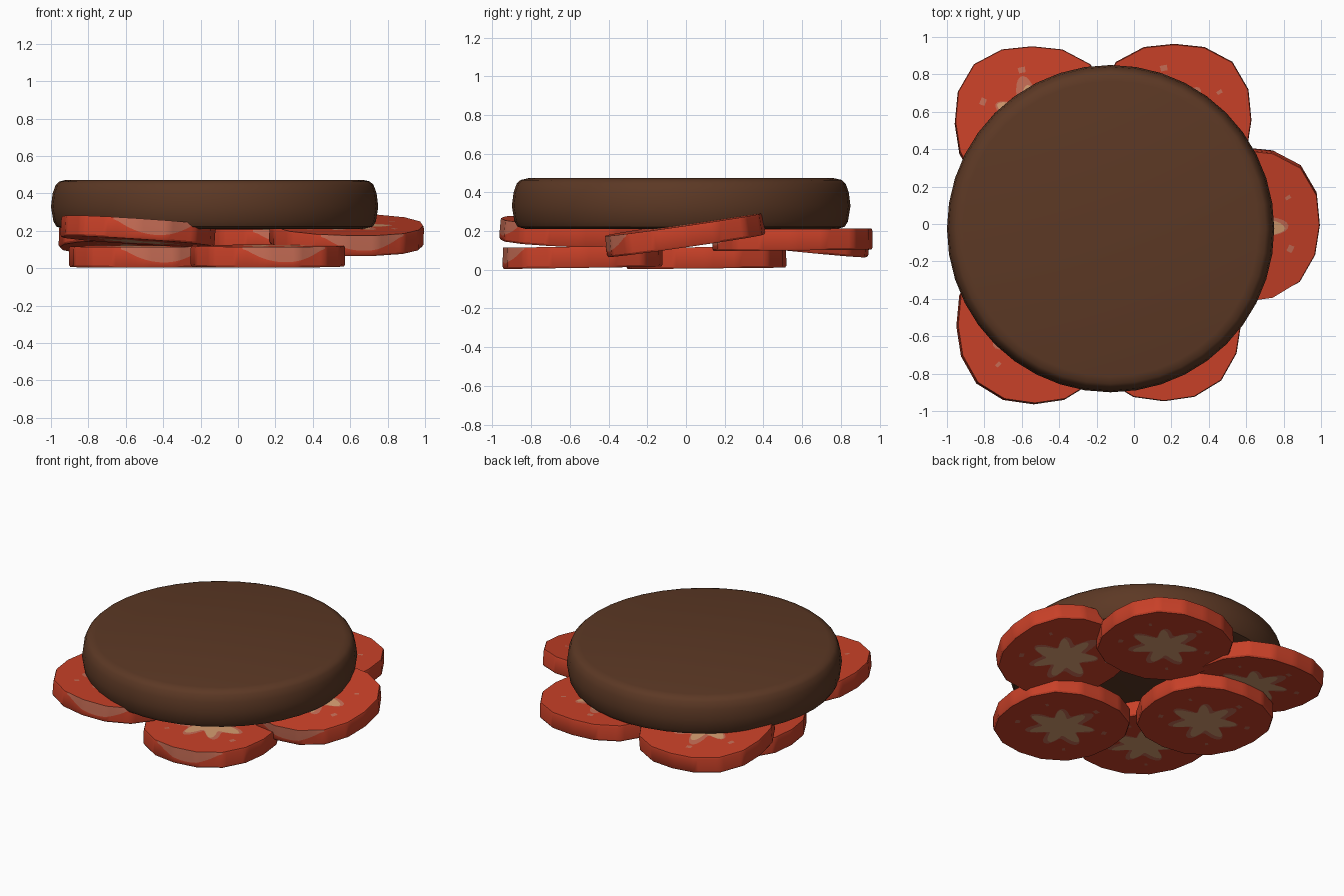
import bpy, bmesh, math
from mathutils import Euler, Vector

if "Cube" in bpy.data.objects:
    bpy.data.objects.remove(bpy.data.objects["Cube"])


def material(name, rgb):
    m = bpy.data.materials.new(name)
    m.diffuse_color = (*rgb, 1)
    m.use_nodes = True
    m.node_tree.nodes["Principled BSDF"].inputs["Base Color"].default_value = m.diffuse_color
    return m


RED = material("tomato red", (0.58, 0.052, 0.021))
PINK = material("tomato pink flesh", (0.56, 0.15, 0.09))
TAN = material("tomato seed tan", (0.66, 0.33, 0.16))
BROWN = material("patty brown", (0.107, 0.04, 0.018))


def finish(name, bm, mats):
    bmesh.ops.recalc_face_normals(bm, faces=bm.faces)
    me = bpy.data.meshes.new(name)
    bm.to_mesh(me)
    bm.free()
    for m in mats:
        me.materials.append(m)
    ob = bpy.data.objects.new(name, me)
    bpy.context.collection.objects.link(ob)
    bpy.ops.object.select_all(action='DESELECT')
    ob.select_set(True)
    bpy.context.view_layer.objects.active = ob
    bpy.ops.object.shade_smooth_by_angle(angle=math.radians(32))
    return ob


def loft(bm, rings, colour):
    """Join rings of points; colour(row, column) gives the material index."""
    n = len(rings[0])
    vs = [[bm.verts.new(p) for p in ring] for ring in rings]
    first, last = bm.verts.new((0, 0, rings[0][0][2])), bm.verts.new((0, 0, rings[-1][0][2]))
    for j in range(n):
        k = (j + 1) % n
        bm.faces.new((first, vs[0][k], vs[0][j])).material_index = colour(-1, j)
        bm.faces.new((last, vs[-1][j], vs[-1][k])).material_index = colour(len(rings) - 1, j)
        for i in range(len(rings) - 1):
            f = bm.faces.new((vs[i][j], vs[i][k], vs[i + 1][k], vs[i + 1][j]))
            f.material_index = colour(i, j)


# Patty: lathed disc with rounded rim
profile = [(0.80, 0.21), (0.845, 0.222), (0.862, 0.25), (0.875, 0.33),
           (0.866, 0.40), (0.85, 0.445), (0.83, 0.464), (0.79, 0.473)]
bm = bmesh.new()
loft(bm, [[(r * math.cos(a), r * math.sin(a), z)
           for a in (2 * math.pi * j / 40 for j in range(40))] for r, z in profile],
     lambda i, j: 0)
patty = finish("patty", bm, [BROWN])
patty.location = (-0.125, -0.025, 0)

# Tomato slice: 16-sided outline, star-shaped core and seed spots on both faces
SIDES, SUB, H = 16, 6, 0.055
N = SIDES * SUB
ANG = [2 * math.pi * j / N for j in range(N)]
SPOTS = (8, 26, 27, 41, 42, 60, 88, 89)


def corner(s):
    a = 2 * math.pi * s / SIDES
    r = 0.425 - 0.012 * math.cos(4 * a) + 0.005 * math.sin(3 * a)
    return Vector((r * math.cos(a), r * math.sin(a), 0))


OUT = [corner(j // SUB).lerp(corner(j // SUB + 1), (j % SUB) / SUB) for j in range(N)]


def pink_r(a):
    return 0.185 + 0.05 * math.cos(7 * a) + 0.018 * math.cos(3 * a + 1)


def tan_r(a):
    return min(0.165 + 0.05 * math.cos(7 * a + 0.7) + 0.015 * math.cos(2 * a), pink_r(a) - 0.008)


def patch(j):
    """Depth of the pale patch on the front of the rim, 0 outside it."""
    d = (math.degrees(ANG[j % N]) - 283) / 30
    return max(0.0, 1 - d * d)


def polar(fn, z):
    return [(fn(a) * math.cos(a), fn(a) * math.sin(a), z) for a in ANG]


def slice_colour(i, j):
    face_row = i if i < 5 else 9 - i
    if face_row == -1:
        return 2
    if face_row == 0:
        return 1
    if face_row == 2 and j in SPOTS:
        return 1
    if i == 6 and (patch(j) > 0 or patch(j + 1) > 0):
        return 1
    return 0


def tomato(name, loc, slope_x, slope_y):
    bm = bmesh.new()
    faces = (tan_r, pink_r, lambda a: 0.27, lambda a: 0.30)
    rings = [polar(f, -H) for f in faces]
    rings.append([(p.x * 0.985, p.y * 0.985, -H) for p in OUT])
    rings.append([(p.x, p.y, -H + 0.01) for p in OUT])
    rings.append([(p.x, p.y, H - 0.012 - 0.07 * patch(j)) for j, p in enumerate(OUT)])
    rings.append([(p.x * 0.99, p.y * 0.99, H) for p in OUT])
    rings += [polar(f, H) for f in reversed(faces)]

    # rows on the upper half mirror those on the lower half
    def colour(i, j):
        if i >= 7:
            m = 10 - i
            return {-1: 2, 0: 1}.get(m, 1 if m == 2 and j in SPOTS else 0)
        return slice_colour(i, j) if i < 5 or i == 6 else 0
    loft(bm, rings, colour)
    ob = finish(name, bm, [RED, PINK, TAN])
    ob.location = loc
    ob.rotation_euler = Euler((math.atan(slope_y), -math.atan(slope_x), 0))


# Slices: two flat on the ground, four leaning on them
for name, loc, sx, sy in (
        ("tomato_front_right", (0.16, -0.53, 0.065), 0.0, 0.015),
        ("tomato_middle_left", (-0.49, 0.11, 0.062), 0.0, 0.01),
        ("tomato_back_left", (-0.545, 0.54, 0.16), -0.02, -0.10),
        ("tomato_back_right", (0.215, 0.555, 0.155), 0.0, 0.01),
        ("tomato_right", (0.58, 0.0, 0.18), -0.02, 0.145),
        ("tomato_front_left", (-0.535, -0.545, 0.197), -0.065, -0.035)):
    tomato(name, loc, sx, sy)
